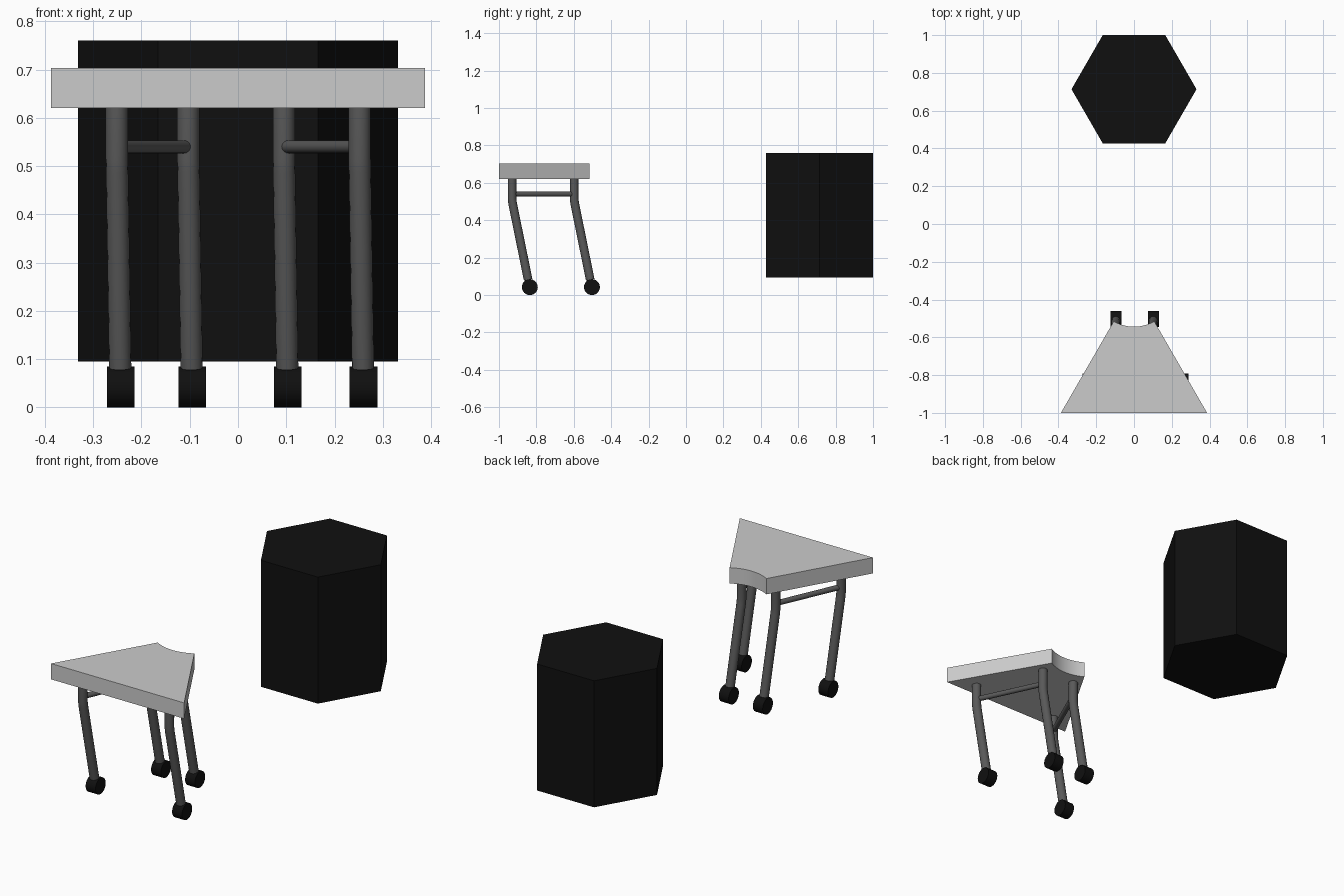
import bpy, bmesh, math
from mathutils import Vector

if "Cube" in bpy.data.objects:
    bpy.data.objects.remove(bpy.data.objects["Cube"])


def material(name, v):
    m = bpy.data.materials.new(name)
    m.diffuse_color = (v, v, v, 1)
    m.use_nodes = True
    m.node_tree.nodes["Principled BSDF"].inputs["Base Color"].default_value = m.diffuse_color
    return m


BLACK = material("black", 0.005)
STEEL = material("dark_steel", 0.1)


def smooth(ob):
    bpy.ops.object.select_all(action='DESELECT')
    ob.select_set(True)
    bpy.context.view_layer.objects.active = ob
    bpy.ops.object.shade_smooth_by_angle(angle=math.radians(35))


def prism(name, outline, z0, z1, mat=None):
    bm = bmesh.new()
    base = bm.faces.new([bm.verts.new((x, y, z0)) for x, y in outline])
    top = bmesh.ops.extrude_face_region(bm, geom=[base], use_keep_orig=True)["geom"]
    bmesh.ops.translate(bm, vec=(0, 0, z1 - z0),
                        verts=[v for v in top if isinstance(v, bmesh.types.BMVert)])
    bmesh.ops.recalc_face_normals(bm, faces=bm.faces)
    me = bpy.data.meshes.new(name)
    bm.to_mesh(me)
    bm.free()
    ob = bpy.data.objects.new(name, me)
    bpy.context.collection.objects.link(ob)
    if mat:
        me.materials.append(mat)
    return ob


def tube(name, points, radius):
    cu = bpy.data.curves.new(name, 'CURVE')
    cu.dimensions = '3D'
    cu.bevel_depth = radius
    cu.bevel_resolution = 6
    cu.use_fill_caps = True
    sp = cu.splines.new('POLY')
    sp.points.add(len(points) - 1)
    for p, co in zip(sp.points, points):
        p.co = (*co, 1)
    ob = bpy.data.objects.new(name, cu)
    bpy.context.collection.objects.link(ob)
    cu.materials.append(STEEL)
    bpy.ops.object.select_all(action='DESELECT')
    ob.select_set(True)
    bpy.context.view_layer.objects.active = ob
    bpy.ops.object.convert(target='MESH')
    smooth(bpy.context.object)


# Wedge table top: 60 degree sector with its tip cut by an arc about the apex
W, FRONT, TIP = 0.387, -1.0, 0.214
apex_y = FRONT + W * math.sqrt(3)
arc = [(TIP * math.sin(a), apex_y - TIP * math.cos(a))
       for a in (math.radians(30 - 60 * i / 16) for i in range(17))]
smooth(prism("table_top", [(-W, FRONT), (W, FRONT)] + arc, 0.62, 0.703))

# Hexagonal stool
hexagon = [(0.331 * math.cos(i * math.pi / 3), 0.7135 + 0.331 * math.sin(i * math.pi / 3))
           for i in range(6)]
prism("hexagonal_stool", hexagon, 0.095, 0.76, BLACK)

# Bent legs with roller feet, all raked the same way
LEGS = {"front_left": (-0.251, -0.93), "back_left": (-0.103, -0.598),
        "front_right": (0.252, -0.93), "back_right": (0.095, -0.598)}
for name, (x, y) in LEGS.items():
    tube(name + "_leg", [(x, y, 0.622), (x, y, 0.515), (x + 0.0005, y + 0.003, 0.49),
                         (x + 0.007, y + 0.086, 0.082)], 0.023)
    bpy.ops.mesh.primitive_cylinder_add(vertices=32, radius=0.0425, depth=0.057,
                                        location=(x + 0.008, y + 0.095, 0.0425),
                                        rotation=(0, math.pi / 2, 0))
    wheel = bpy.context.object
    wheel.name = name + "_roller"
    wheel.data.materials.append(BLACK)
    smooth(wheel)

# Rails joining the front and back leg on each side
for side in ("left", "right"):
    a, b = LEGS["front_" + side], LEGS["back_" + side]
    tube(side + "_rail", [Vector((*a, 0.54)), Vector((*b, 0.54))], 0.0135)
